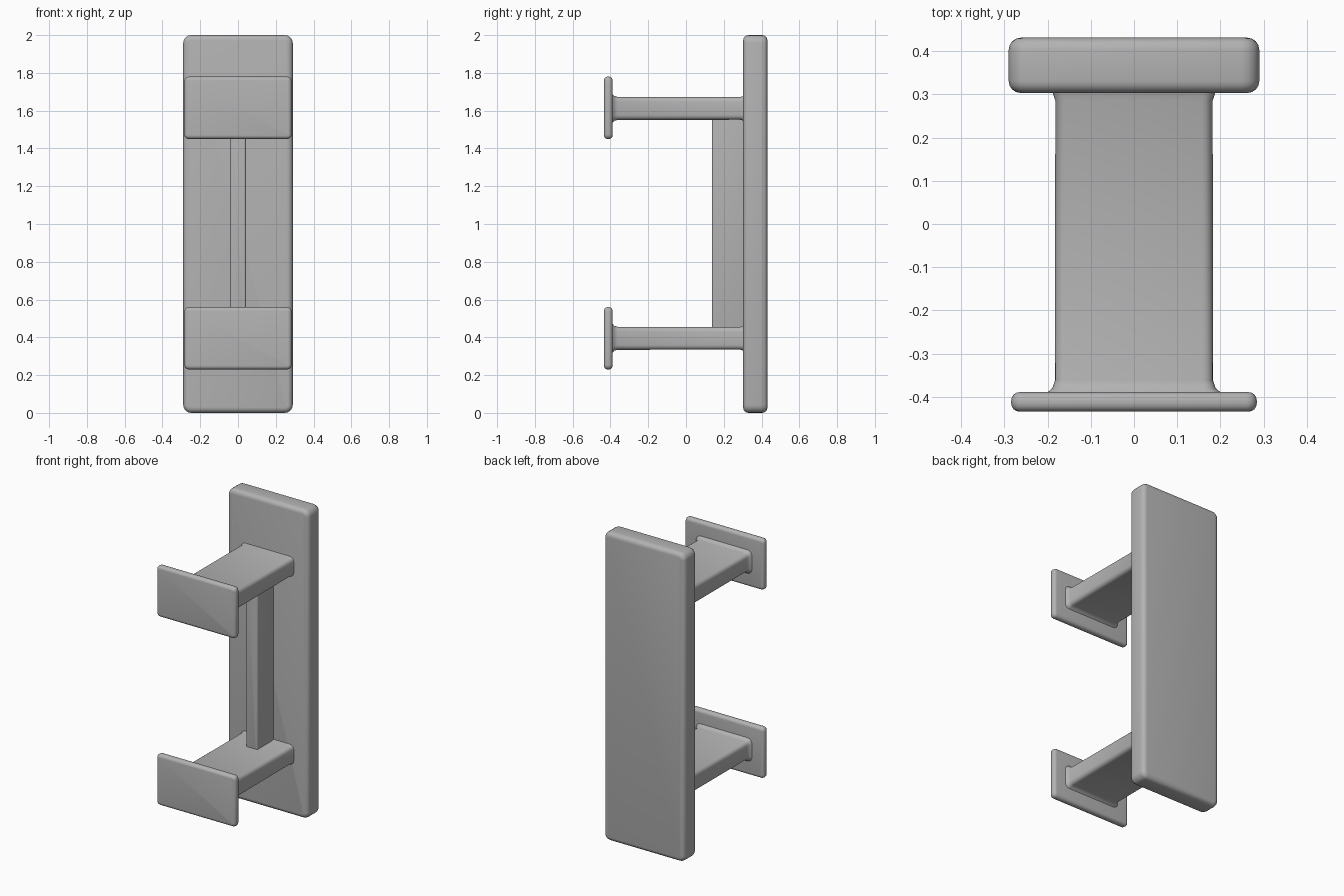
import bpy, bmesh, math

if "Cube" in bpy.data.objects:
    bpy.data.objects.remove(bpy.data.objects["Cube"])

grey = bpy.data.materials.new("plain grey")
grey.diffuse_color = (0.45, 0.45, 0.45, 1)
grey.use_nodes = True
grey.node_tree.nodes["Principled BSDF"].inputs["Base Color"].default_value = grey.diffuse_color


def finish(bm, name):
    bmesh.ops.recalc_face_normals(bm, faces=bm.faces)
    mesh = bpy.data.meshes.new(name)
    bm.to_mesh(mesh)
    bm.free()
    ob = bpy.data.objects.new(name, mesh)
    bpy.context.collection.objects.link(ob)
    mesh.materials.append(grey)
    bpy.context.view_layer.objects.active = ob
    ob.select_set(True)
    bpy.ops.object.shade_smooth_by_angle(angle=math.radians(40))
    ob.select_set(False)
    return ob


def loft(name, z, rings, steps=4):
    """Rounded rectangles in the XZ plane joined along y: (y, half x, half z, radius)."""
    bm = bmesh.new()
    loops = []
    for y, hx, hz, r in rings:
        loop = []
        for k, (sx, sz) in enumerate([(1, 1), (-1, 1), (-1, -1), (1, -1)]):
            for i in range(steps + 1):
                a = math.pi / 2 * (k + i / steps)
                loop.append(bm.verts.new((sx * (hx - r) + r * math.cos(a), y,
                                          z + sz * (hz - r) + r * math.sin(a))))
        loops.append(loop)
    n = len(loops[0])
    for a, b in zip(loops, loops[1:]):
        for i in range(n):
            bm.faces.new((a[i], a[(i + 1) % n], b[(i + 1) % n], b[i]))
    bm.faces.new(loops[0])
    bm.faces.new(loops[-1])
    return finish(bm, name)


def slab(name, z, y0, y1, hx, hz, corner, edge, steps=4):
    """Plate with rounded outline corners and softened front and back rims."""
    arc = [(edge * (1 - math.cos(t)), edge * (1 - math.sin(t)))
           for t in (math.pi / 2 * i / steps for i in range(steps + 1))]
    front = [(y0 + d, hx - s, hz - s, corner - s) for d, s in arc]
    back = [(y1 - d, hx - s, hz - s, corner - s) for d, s in reversed(arc)]
    return loft(name, z, front + back)


# Tall back plate
slab("back_plate", 1.0, 0.303, 0.431, 0.29, 1.0, 0.042, 0.028)

# Two arms, flared where they meet the plates, each with an end plate
for label, z_arm, z_end in (("lower", 0.395, 0.395), ("upper", 1.612, 1.615)):
    loft(label + "_arm", z_arm, [
        (-0.400, 0.208, 0.082, 0.035), (-0.389, 0.200, 0.076, 0.032),
        (-0.380, 0.189, 0.066, 0.028), (-0.362, 0.183, 0.061, 0.025),
        (0.285, 0.182, 0.060, 0.025), (0.300, 0.187, 0.064, 0.027),
        (0.320, 0.190, 0.067, 0.028)])
    slab(label + "_end_plate", z_end, -0.434, -0.389, 0.284, 0.165, 0.024, 0.019)

# Vertical rib between the arms
slab("centre_rib", 1.003, 0.138, 0.34, 0.042, 0.57, 0.012, 0.010)
